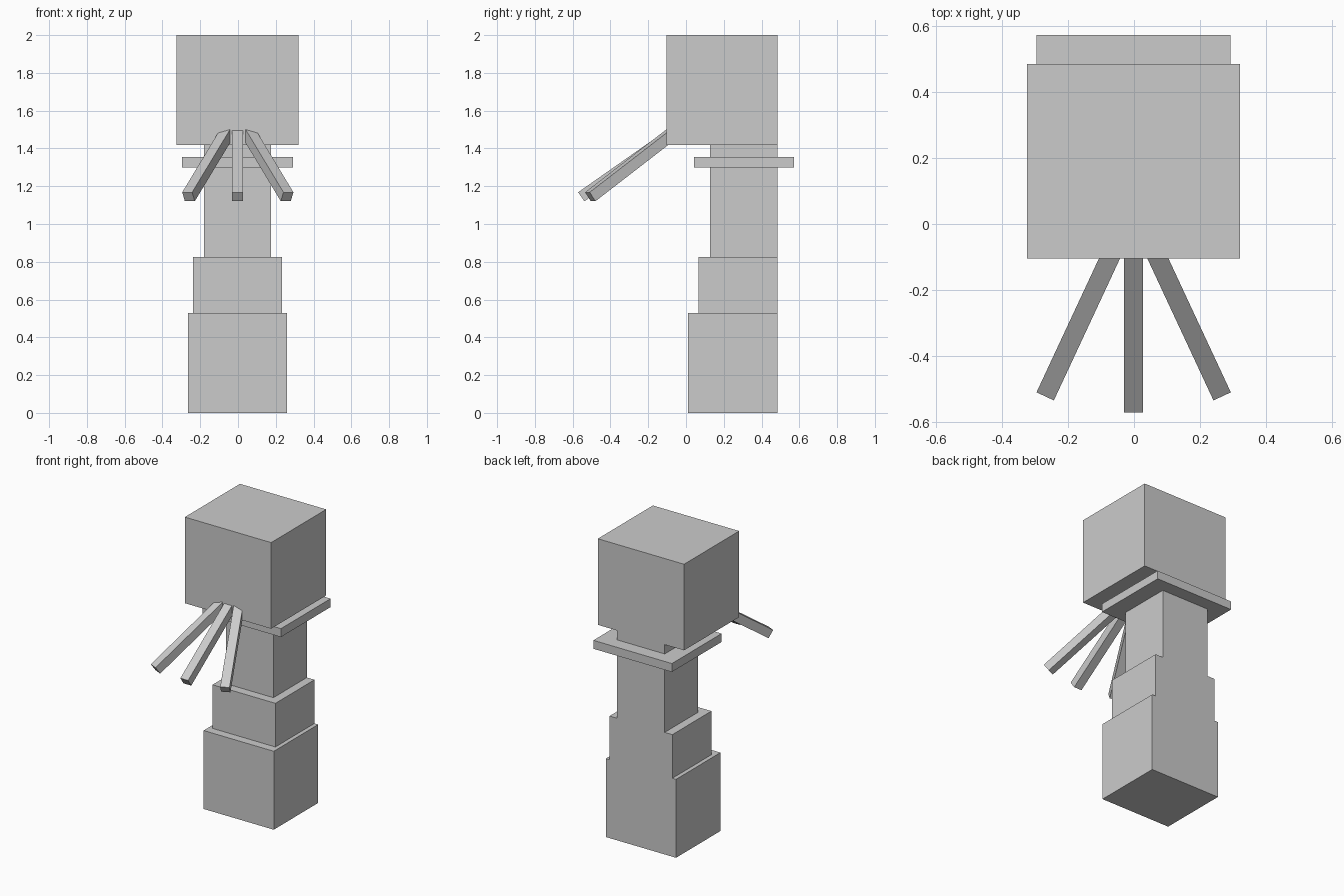
import bpy
from math import radians
from mathutils import Euler, Matrix, Vector

cube = bpy.data.objects.get("Cube")
if cube:
    bpy.data.objects.remove(cube, do_unlink=True)

# Single plain grey for every part
grey = bpy.data.materials.new("plain grey")
grey.use_nodes = True
colour = (0.6, 0.6, 0.6, 1)
grey.diffuse_color = colour
grey.node_tree.nodes["Principled BSDF"].inputs["Base Color"].default_value = colour


def box(name, low, high):
    """Flat-sided block between two corners, with its origin at the world centre."""
    low, high = Vector(low), Vector(high)
    bpy.ops.mesh.primitive_cube_add(size=1)
    obj = bpy.context.object
    obj.name = name
    obj.data.transform(Matrix.Translation((low + high) / 2) @ Matrix.Diagonal((*(high - low), 1)))
    obj.data.materials.append(grey)
    return obj


MID_X = -0.002   # body centre line
BACK = 0.484     # shared flush back plane


def body_block(name, width, front, bottom, top, back=BACK):
    return box(name, (MID_X - width / 2, front, bottom), (MID_X + width / 2, back, top))


# Stepped body, flush at the back
body_block("base", 0.525, 0.01, 0, 0.53)
body_block("lower_body", 0.47, 0.067, 0.53, 0.825)
body_block("upper_body", 0.356, 0.127, 0.825, 1.418)
body_block("collar", 0.587, 0.042, 1.298, 1.355, back=0.573)
body_block("head", 0.645, -0.104, 1.418, 2)

# Three square tentacles sloping down and fanning out from the face
THICK = 0.058
LENGTH = 0.64
TIP_Z = 1.168
for name, x, y, yaw in (("middle_tentacle", MID_X, -0.571, 0),
                        ("right_tentacle", -0.269, -0.522, -25),
                        ("left_tentacle", 0.267, -0.522, 25)):
    arm = box(name, (-THICK / 2, 0, -THICK), (THICK / 2, LENGTH, 0))
    arm.location = (x, y, TIP_Z)
    arm.rotation_euler = Euler((radians(35), 0, radians(yaw)))
